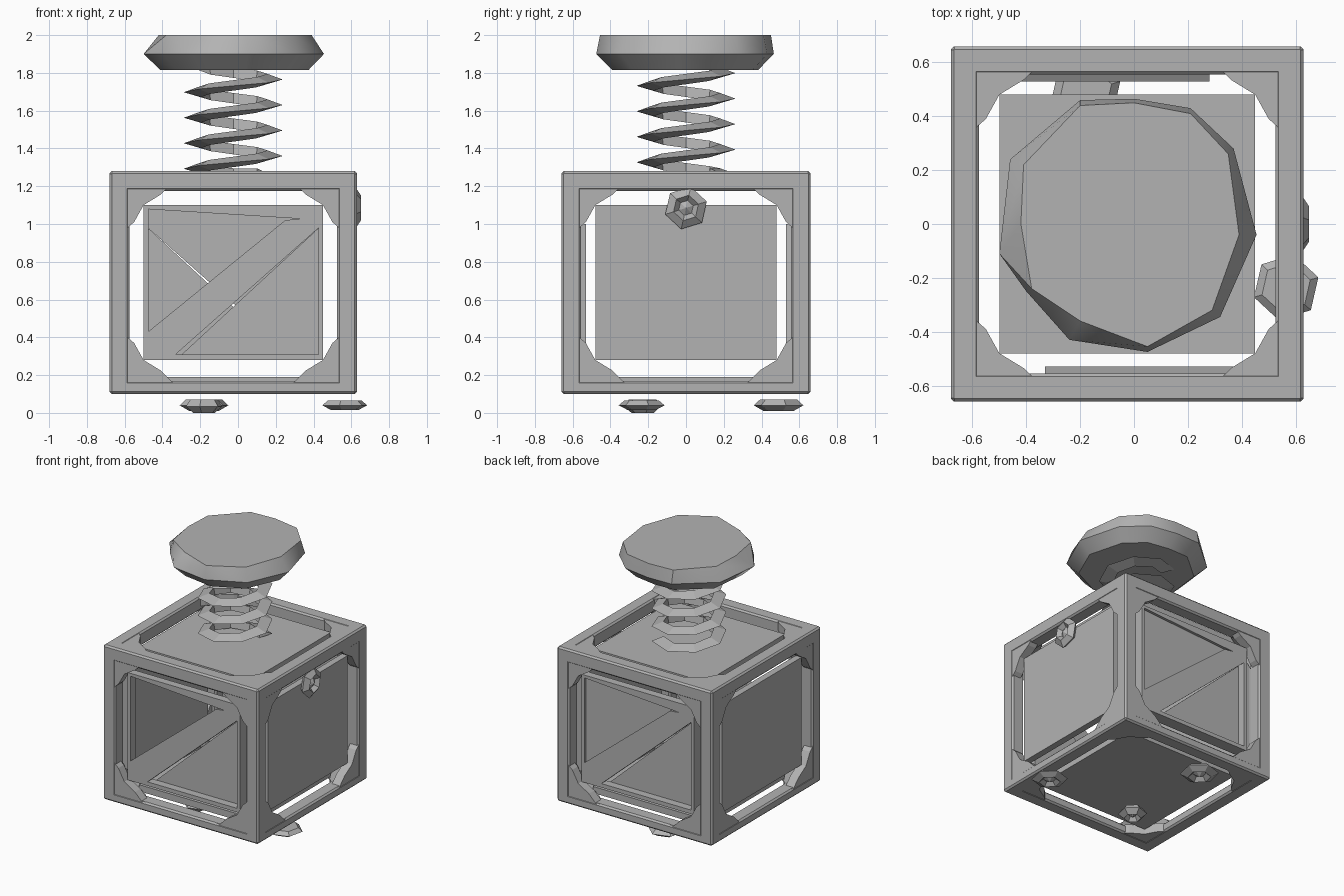
import bpy, bmesh, math
from mathutils import Vector

if "Cube" in bpy.data.objects:
    bpy.data.objects.remove(bpy.data.objects["Cube"])

grey = bpy.data.materials.new("grey_metal")
grey.diffuse_color = (0.45, 0.45, 0.45, 1)
grey.use_nodes = True
grey.node_tree.nodes["Principled BSDF"].inputs["Base Color"].default_value = grey.diffuse_color

C = Vector((-0.025, 0, 0.69))      # crate centre
H = Vector((0.655, 0.66, 0.59))    # crate half sizes
BEAM, MARGIN = 0.105, 0.18


def finish(bm, name, bevel=0, smooth=None):
    bmesh.ops.recalc_face_normals(bm, faces=bm.faces[:])
    me = bpy.data.meshes.new(name)
    bm.to_mesh(me)
    bm.free()
    ob = bpy.data.objects.new(name, me)
    bpy.context.collection.objects.link(ob)
    me.materials.append(grey)
    if bevel:
        m = ob.modifiers.new("bevel", 'BEVEL')
        m.width, m.segments = bevel, 1
    if smooth:
        bpy.context.view_layer.objects.active = ob
        ob.select_set(True)
        bpy.ops.object.shade_smooth_by_angle(angle=math.radians(smooth))
        ob.select_set(False)
    return ob


def prism(bm, pts, axis, a, b):
    """Extrude a 2D outline along an axis, from a to b, about the crate centre."""
    u, w = [i for i in range(3) if i != axis]
    rings = []
    for level in (a, b):
        ring = []
        for p in pts:
            v = C.copy()
            v[axis] += level
            v[u] += p[0]
            v[w] += p[1]
            ring.append(bm.verts.new(v))
        rings.append(ring)
    n = len(pts)
    bm.faces.new(rings[0])
    bm.faces.new(rings[1])
    for i in range(n):
        j = (i + 1) % n
        bm.faces.new((rings[0][i], rings[0][j], rings[1][j], rings[1][i]))


def rect(u0, u1, w0, w1):
    return [(u0, w0), (u1, w0), (u1, w1), (u0, w1)]


# Twelve edge beams, the bottom ones thinner
bm = bmesh.new()
for axis in range(3):
    u, w = [i for i in range(3) if i != axis]
    for su in (-1, 1):
        for sw in (-1, 1):
            deep = 0.07 if w == 2 and sw < 0 else BEAM
            prism(bm, rect(su * (H[u] - BEAM), su * H[u], sw * (H[w] - deep), sw * H[w]),
                  axis, -H[axis] + 0.002, H[axis] - 0.002)
finish(bm, "frame_beams", bevel=0.012)

# Corner gussets on every face
GUSSET = [(0.01, 0.01), (0.36, 0.01), (0.345, 0.05), (0.27, 0.125), (0.18, 0.18),
          (0.13, 0.27), (0.05, 0.34), (0.01, 0.35)]
bm = bmesh.new()
for axis in range(3):
    u, w = [i for i in range(3) if i != axis]
    for s in (-1, 1):
        for su in (-1, 1):
            for sw in (-1, 1):
                pts = [(su * (H[u] - p), sw * (H[w] - q)) for p, q in GUSSET]
                prism(bm, pts, axis, s * (H[axis] - 0.07), s * (H[axis] - 0.003))
finish(bm, "corner_gussets")

# Plain panels: left, right, top and bottom
P = H - Vector((MARGIN,) * 3)
for name, axis, s in (("left_panel", 0, -1), ("right_panel", 0, 1), ("bottom_panel", 2, -1), ("top_panel", 2, 1)):
    u, w = [i for i in range(3) if i != axis]
    bm = bmesh.new()
    prism(bm, rect(-P[u], P[u], -P[w], P[w]), axis, s * (H[axis] - 0.09), s * (H[axis] - 0.04))
    finish(bm, name)

# Rims, diagonal braces and infill on the front and back panels
px, pz = P.x, P.z
for name, s in (("front", -1), ("back", 1)):
    bm = bmesh.new()
    out, back = s * (H.y - 0.04), s * (H.y - 0.1)
    d = -s                          # the brace rises to the viewer's right on both sides
    prism(bm, rect(-px, -px + 0.025, -pz, pz), 1, back, out)
    prism(bm, rect(px - 0.025, px, -pz, pz), 1, back, out)
    prism(bm, rect(-px, px, -pz, -pz + 0.03), 1, back, out)
    prism(bm, [(-d * px, pz - 0.02), (-d * px, pz), (d * px, pz), (d * px, pz - 0.08)], 1, back, out)
    finish(bm, name + "_rim")
    bm = bmesh.new()
    prism(bm, [(-d * px, -pz + 0.03), (-d * px, -pz + 0.13), (d * (px - 0.2), pz - 0.08),
               (d * px, pz - 0.06), (d * px, pz - 0.1), (-d * (px - 0.17), -pz + 0.03)], 1, back, out)
    finish(bm, name + "_brace")
    # Sunken lower infill; the back has an upper infill as well
    bm = bmesh.new()
    prism(bm, [(-d * (px - 0.17), -pz), (d * px, -pz), (d * px, pz - 0.1)], 1, s * (H.y - 0.13), s * (H.y - 0.1))
    if s > 0:
        prism(bm, [(-d * px, -pz + 0.05), (-d * px, pz), (d * px, pz), (d * px, pz - 0.1)],
              1, s * (H.y - 0.1), s * (H.y - 0.06))
    finish(bm, name + "_infill")

# Flat coil spring resting on the top panel
bm = bmesh.new()
SEG, rings = 8, []
for i in range(-7, 28):
    a = 2 * math.pi * i / SEG
    z = max(1.36 + 0.135 * i / SEG, 1.265)
    rings.append([bm.verts.new((-0.025 + r * math.cos(a), r * math.sin(a), z + dz))
                  for r, dz in ((0.262, 0.0), (0.18, 0.03), (0.17, -0.025))])
for r0, r1 in zip(rings, rings[1:]):
    for k in range(3):
        bm.faces.new((r0[k], r0[(k + 1) % 3], r1[(k + 1) % 3], r1[k]))
bm.faces.new(rings[0])
bm.faces.new(rings[-1])
finish(bm, "spring")

# Faceted cap: hull of a top outline, a wide middle and a smaller underside
OUTER = [(-0.2, 0.46), (0, 0.465), (0.21, 0.43), (0.37, 0.28), (0.455, -0.04), (0.32, -0.345),
         (0.05, -0.475), (-0.24, -0.43), (-0.4, -0.25), (-0.5, -0.11), (-0.46, 0.24)]
TOP = [(-0.2, 0.44), (0, 0.45), (0.21, 0.41), (0.35, 0.26), (0.39, -0.04), (0.29, -0.32),
       (0.05, -0.455), (-0.2, -0.36), (-0.38, -0.24), (-0.42, 0), (-0.41, 0.22)]
bm = bmesh.new()
for ring, scale, z in ((OUTER, 0.82, 1.815), (OUTER, 1, 1.9), (TOP, 1, 2.0)):
    for x, y in ring:
        bm.verts.new((x * scale, y * scale, z))
bmesh.ops.convex_hull(bm, input=bm.verts[:])
bmesh.ops.dissolve_limit(bm, angle_limit=0.02, verts=bm.verts[:], edges=bm.edges[:])
finish(bm, "cap", smooth=35)


# Star bolts: a six sided ring with a small point in its centre
def bolt(name, centre, radius, height, axis):
    bm = bmesh.new()
    u, w = [i for i in range(3) if i != axis]
    rings = []
    for r, h in ((0.75, -0.5), (1, 0), (0.6, 0.5), (0.35, 0)):
        ring = []
        for k in range(6):
            a = math.pi * k / 3 + 0.3
            v = Vector(centre)
            v[axis] += h * height
            v[u] += r * radius * math.cos(a)
            v[w] += r * radius * math.sin(a)
            ring.append(bm.verts.new(v))
        rings.append(ring)
    for r0, r1 in zip(rings, rings[1:]):
        for k in range(6):
            j = (k + 1) % 6
            bm.faces.new((r0[k], r0[j], r1[j], r1[k]))
    bm.faces.new(rings[0])
    tip = Vector(centre)
    tip[axis] += height * 0.4
    t = bm.verts.new(tip)
    for k in range(6):
        bm.faces.new((rings[-1][k], rings[-1][(k + 1) % 6], t))
    finish(bm, name)


bolt("side_bolt", (0.62, 0, 1.085), 0.115, 0.06, 0)
bolt("foot_right", (0.565, -0.235, 0.04), 0.125, -0.05, 2)
bolt("foot_back", (-0.18, 0.49, 0.04), 0.135, -0.06, 2)
bolt("foot_left", (-0.18, -0.23, 0.035), 0.1, -0.07, 2)
